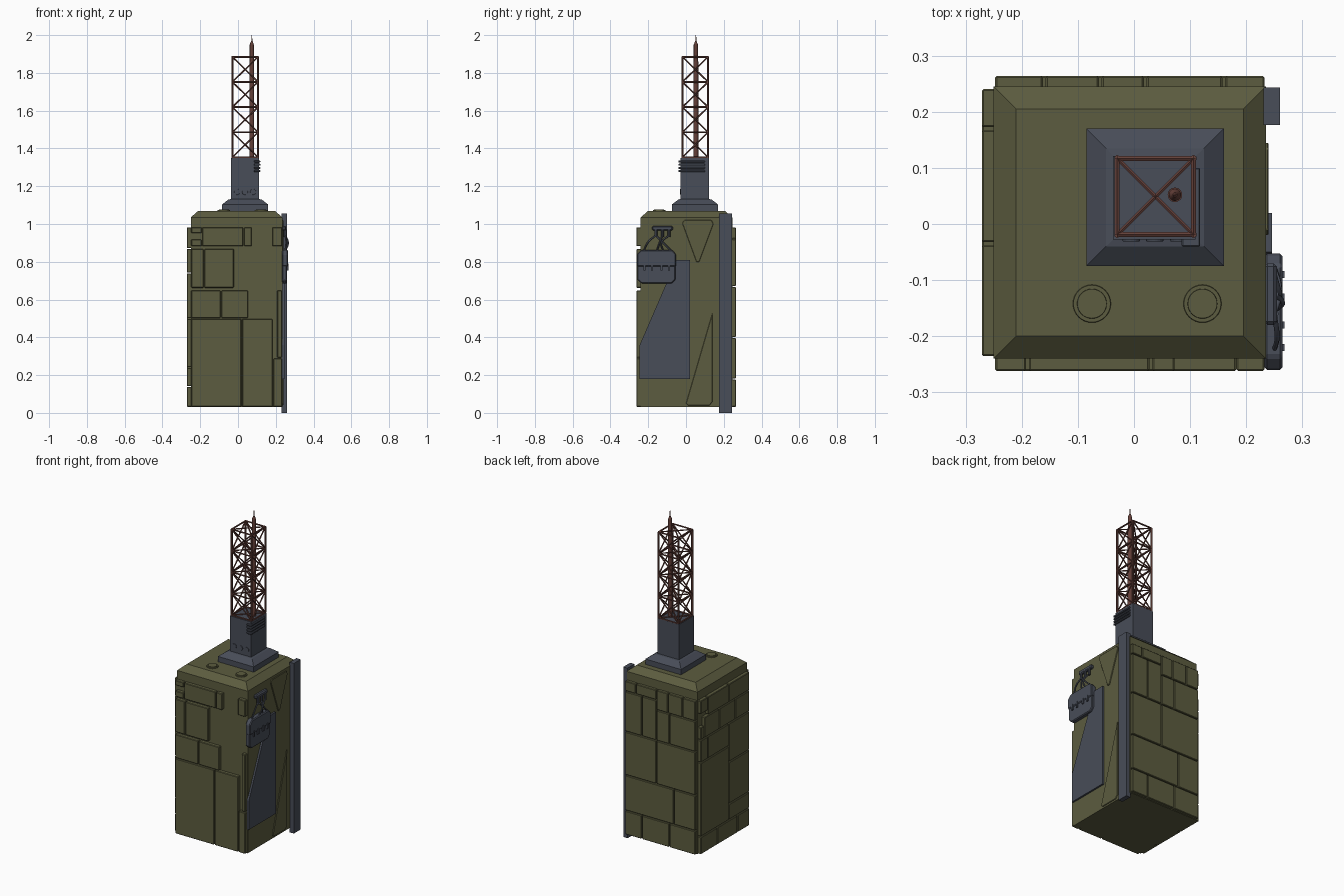
import bpy, bmesh, math
from mathutils import Vector, Matrix

if "Cube" in bpy.data.objects:
    bpy.data.objects.remove(bpy.data.objects["Cube"], do_unlink=True)


def material(name, rgb):
    m = bpy.data.materials.new(name)
    m.use_nodes = True
    m.diffuse_color = (*rgb, 1)
    shader = next(n for n in m.node_tree.nodes if n.type == "BSDF_PRINCIPLED")
    shader.inputs["Base Color"].default_value = (*rgb, 1)
    return m


OLIVE = material("olive paint", (.107, .107, .05))
STEEL = material("blue grey steel", (.065, .074, .098))
RUST = material("rust brown", (.125, .05, .04))


def finish(name, bm, mat, bevel=0, segments=1):
    bmesh.ops.recalc_face_normals(bm, faces=bm.faces)
    mesh = bpy.data.meshes.new(name)
    bm.to_mesh(mesh)
    bm.free()
    mesh.materials.append(mat)
    ob = bpy.data.objects.new(name, mesh)
    bpy.context.collection.objects.link(ob)
    if bevel:
        mod = ob.modifiers.new("edge chamfer", "BEVEL")
        mod.width, mod.segments = bevel, segments
    return ob


def add_box(bm, lo, hi):
    lo, hi = Vector(lo), Vector(hi)
    place = Matrix.Translation((lo + hi) / 2) @ Matrix.Diagonal((*(hi - lo), 1))
    bmesh.ops.create_cube(bm, size=1, matrix=place)


def box(name, lo, hi, mat, bevel=0):
    bm = bmesh.new()
    add_box(bm, lo, hi)
    return finish(name, bm, mat, bevel)


def add_rod(bm, a, b, r, sides=6, r_end=None):
    a, b = Vector(a), Vector(b)
    turn = (b - a).to_track_quat("Z", "Y").to_matrix().to_4x4()
    bmesh.ops.create_cone(bm, cap_ends=True, segments=sides, radius1=r,
                          radius2=r if r_end is None else r_end, depth=(b - a).length,
                          matrix=Matrix.Translation((a + b) / 2) @ turn)


def rods(name, pieces, mat, sides=16):
    bm = bmesh.new()
    for a, b, r, r_end in pieces:
        add_rod(bm, a, b, r, sides, r_end)
    return finish(name, bm, mat)


def stacked(name, sections, mat):
    """Loft rectangles (x0, x1, y0, y1, z) into a closed solid."""
    bm = bmesh.new()
    rings = [[bm.verts.new(p) for p in ((a, c, z), (b, c, z), (b, d, z), (a, d, z))]
             for a, b, c, d, z in sections]
    for low, high in zip(rings, rings[1:]):
        for i in range(4):
            j = (i + 1) % 4
            bm.faces.new((low[i], low[j], high[j], high[i]))
    bm.faces.new(rings[0])
    bm.faces.new(rings[-1])
    return finish(name, bm, mat)


def side_plate(name, outline, depth, mat, bevel=0):
    """Extrude a y-z outline out of the left wall."""
    bm = bmesh.new()
    face = bm.faces.new([bm.verts.new((WALL - .003, y, z)) for y, z in outline])
    out = bmesh.ops.extrude_face_region(bm, geom=[face])["geom"]
    bmesh.ops.translate(bm, vec=(depth + .003, 0, 0),
                        verts=[v for v in out if isinstance(v, bmesh.types.BMVert)])
    return finish(name, bm, mat, bevel)


def cladding(name, rows, corners):
    """Raised panels: each row is (z0, z1, split positions along the wall)."""
    bm = bmesh.new()
    gap = .0025
    for z0, z1, splits in rows:
        for u0, u1 in zip(splits, splits[1:]):
            lo, hi = corners(u0 + gap, u1 - gap)
            add_box(bm, (*lo, z0 + gap), (*hi, z1 - gap))
    return finish(name, bm, OLIVE, .003)


# Main cabinet with sloped roof
WALL = .235
stacked("cabinet_body", [(-.25, WALL, -.24, .245, .03), (-.25, WALL, -.24, .245, 1.035),
                         (-.21, .195, -.2, .205, 1.07)], OLIVE)

# Wall cladding
cladding("front_panels", [
    (.03, .5, [-.25, .02, .185]), (.03, .29, [.185, WALL]), (.29, .65, [.205, WALL]),
    (.5, .65, [-.25, -.09, .055]), (.66, .87, [-.25, -.18, -.02]),
    (.88, .985, [-.19, .03, .075]), (.88, .92, [-.25, -.19]), (.95, .985, [-.25, -.19]),
    (.88, .985, [.18, WALL])], lambda a, b: ((a, -.262), (b, -.235)))
cladding("back_panels", [
    (.03, .18, [-.25, -.07, .12, WALL]), (.18, .4, [-.25, -.1, WALL]),
    (.4, .67, [-.25, .02, WALL]), (.67, .86, [-.25, -.07, .02]),
    (.67, .92, [.02, .12, WALL]), (.86, .985, [-.25, -.16, -.06, .02]),
    (.92, .985, [.02, .16, WALL])], lambda a, b: ((a, .24), (b, .264)))
cladding("right_panels", [
    (.03, .14, [-.238, -.12, .08, .243]), (.14, .24, [-.238, -.035]),
    (.14, .6, [-.035, .243]), (.24, .5, [-.238, -.035]), (.5, .74, [-.238, -.035]),
    (.6, .74, [-.035, .17, .243]), (.74, .87, [-.238, -.1, .06, .205]),
    (.74, .82, [.205, .243]), (.87, .985, [-.238, -.035, .17]),
    (.9, .985, [.17, .243])], lambda a, b: ((-.271, a), (-.245, b)))

# Left wall: slanted plate, ribs and corner rail
side_plate("slanted_plate", [(-.245, .18), (.02, .18), (.02, .81), (-.05, .81), (-.245, .36)],
           .011, STEEL)
side_plate("upper_rib", [(-.02, 1.005), (-.01, 1.02), (.135, 1.02), (.145, 1.0), (.07, .8),
                         (.055, .8)], .005, OLIVE, .002)
side_plate("lower_rib", [(0, .05), (.01, .04), (.125, .04), (.14, .06), (.14, .53)],
           .005, OLIVE, .002)
box("corner_rail", (WALL - .004, .176, 0), (.26, .243, 1.055), STEEL)

# Equipment box with lid, latches and top connector
side_plate("equipment_box", [(-.235, .685), (-.075, .685), (-.055, .705), (-.055, .84),
                             (-.075, .86), (-.235, .86), (-.258, .84), (-.258, .705)],
           .025, STEEL, .005)
side_plate("equipment_lid", [(-.26, .775), (-.053, .775), (-.053, .84), (-.073, .863),
                             (-.237, .863), (-.26, .84)], .03, STEEL, .005)
bm = bmesh.new()
for y in (-.22, -.18, -.13, -.09):
    add_box(bm, (.25, y - .006, .755), (.268, y + .006, .79))
finish("box_latches", bm, STEEL)
box("cable_connector", (WALL - .003, -.18, .965), (.255, -.07, .99), STEEL, .006)
rods("connector_plugs", [((.25, y, .93), (.25, y, .97), .008, .008)
                         for y in (-.16, -.125, -.09)], STEEL, 8)

# Cables
cables = bpy.data.curves.new("cables", "CURVE")
cables.dimensions = "3D"
cables.bevel_depth, cables.bevel_resolution, cables.resolution_u = .0045, 1, 6
for path in ([(.25, -.16, .94), (.26, -.12, .9), (.25, -.075, .855)],
             [(.25, -.125, .94), (.265, -.14, .9), (.25, -.155, .855)],
             [(.25, -.09, .94), (.26, -.13, .9), (.25, -.12, .855)],
             [(.25, -.16, .94), (.255, -.2, .905), (.25, -.225, .855)]):
    spline = cables.splines.new("BEZIER")
    spline.bezier_points.add(len(path) - 1)
    for point, co in zip(spline.bezier_points, path):
        point.co = co
        point.handle_left_type = point.handle_right_type = "AUTO"
cables.materials.append(STEEL)
bpy.context.collection.objects.link(bpy.data.objects.new("cables", cables))

# Roof hatches: low disc with a raised inner cap
for side, x in (("right", -.075), ("left", .122)):
    rods(side + "_roof_hatch", [((x, -.142, 1.065), (x, -.142, 1.074), .035, .033),
                                ((x, -.142, 1.07), (x, -.142, 1.078), .027, .026)], OLIVE, 32)

# Mast pedestal
stacked("mast_pedestal", [(-.085, .16, -.075, .17, 1.065), (-.085, .16, -.075, .17, 1.103),
                          (-.05, .125, -.04, .135, 1.13), (-.037, .11, -.028, .121, 1.132),
                          (-.037, .11, -.028, .121, 1.35)], STEEL)
rods("pedestal_ports", [((x, -.02, 1.17), (x, -.031, 1.17), .017, .015)
                        for x in (-.005, .037, .08)], STEEL, 20)
bm = bmesh.new()
for i in range(4):
    z = 1.28 + i * .017
    add_box(bm, (.085, -.04, z - .005), (.118, .1, z + .005))
finish("cooling_ribs", bm, STEEL, .002)

# Lattice mast: legs, rings, cross braces on every side
corners = [(-.03, -.019), (.106, -.019), (.106, .117), (-.03, .117)]
levels = [1.353 + i * .133 for i in range(5)]
bm = bmesh.new()
for i, a in enumerate(corners):
    b = corners[(i + 1) % 4]
    add_rod(bm, (*a, levels[0]), (*a, levels[-1]), .006)
    for z in levels:
        add_rod(bm, (*a, z), (*b, z), .005)
    for low, high in zip(levels, levels[1:]):
        add_rod(bm, (*a, low), (*b, high), .004)
        add_rod(bm, (*b, low), (*a, high), .004)
for z in levels:
    for i in range(2):
        add_rod(bm, (*corners[i], z), (*corners[i + 2], z), .004)
finish("lattice_mast", bm, RUST)

# Antenna pole with collar and needle tip
X, Y = .073, .052
rods("antenna", [((X, Y, z0), (X, Y, z1), r0, r1) for z0, z1, r0, r1 in (
    (1.35, 1.86, .013, .013), (1.86, 1.95, .011, .011), (1.95, 1.968, .011, .004),
    (1.96, 2, .003, .002))], RUST)

# Smooth the round parts
bpy.ops.object.select_all(action="DESELECT")
for ob in bpy.data.objects:
    if ob.name in ("antenna", "lattice_mast", "right_roof_hatch", "left_roof_hatch"):
        ob.select_set(True)
        bpy.context.view_layer.objects.active = ob
bpy.ops.object.shade_smooth_by_angle(angle=math.radians(35))
